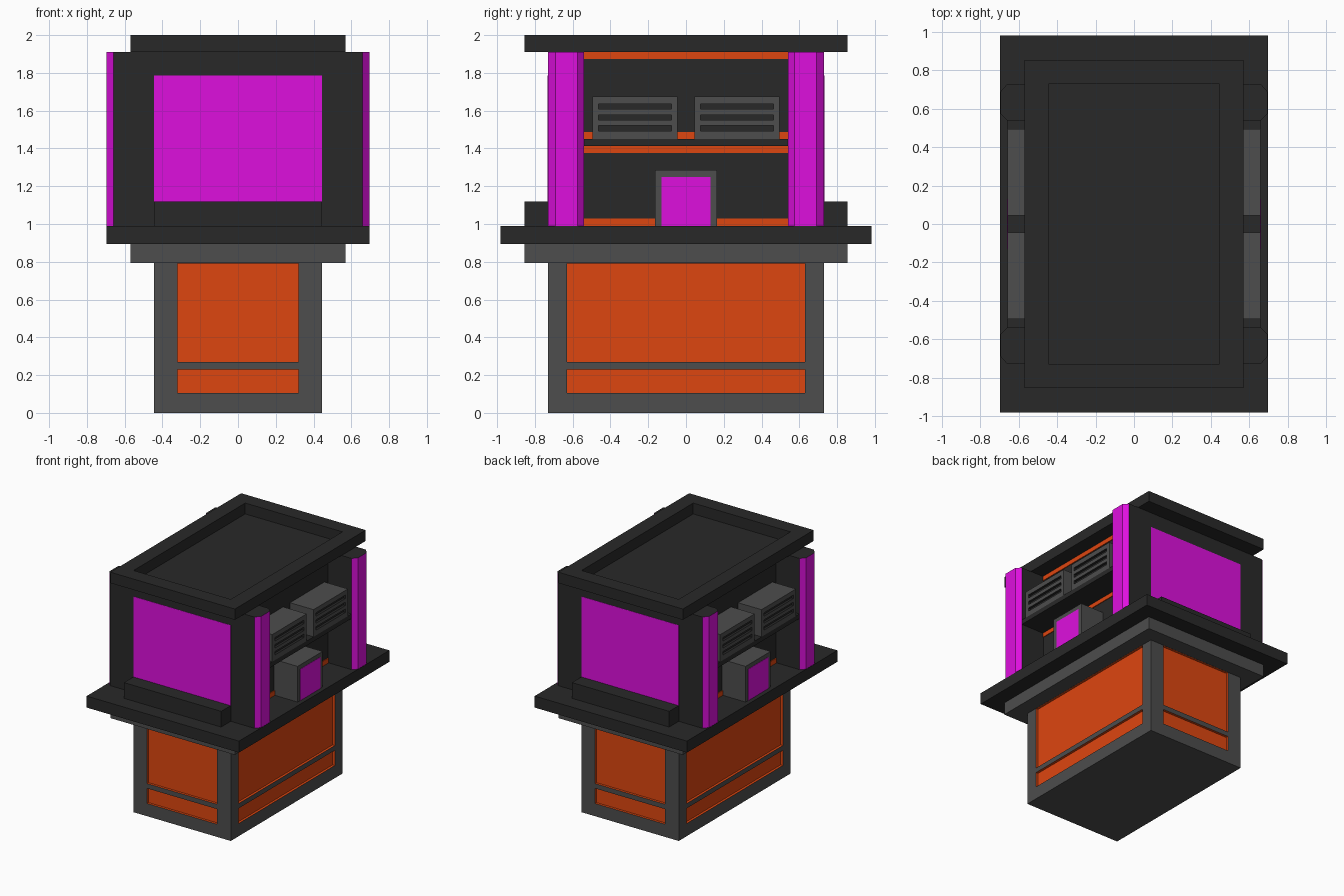
import bpy, bmesh
from mathutils import Vector

if "Cube" in bpy.data.objects:
    bpy.data.objects.remove(bpy.data.objects["Cube"])


def material(name, rgb):
    m = bpy.data.materials.new(name)
    m.diffuse_color = (*rgb, 1)
    m.use_nodes = True
    m.node_tree.nodes["Principled BSDF"].inputs["Base Color"].default_value = m.diffuse_color
    return m


GREY = material("grey", (0.074, 0.074, 0.074))
DARK = material("dark_grey", (0.022, 0.022, 0.022))
ORANGE = material("orange", (0.73, 0.061, 0.005))
MAGENTA = material("magenta", (0.73, 0.005, 0.73))


def finish(name, bm, mats, mirror):
    bmesh.ops.recalc_face_normals(bm, faces=bm.faces)
    me = bpy.data.meshes.new(name)
    bm.to_mesh(me)
    bm.free()
    for m in mats:
        me.materials.append(m)
    ob = bpy.data.objects.new(name, me)
    bpy.context.collection.objects.link(ob)
    if mirror:
        add_mirror(ob, mirror)
    return ob


def add_mirror(ob, axes):
    mod = ob.modifiers.new("mirror", "MIRROR")
    mod.use_axis = ["x" in axes, "y" in axes, False]
    mod.use_mirror_merge = False


def boxes(name, spans, mat, mirror=""):
    """One object made of boxes given as (x0, x1, y0, y1, z0, z1)."""
    bm = bmesh.new()
    for x0, x1, y0, y1, z0, z1 in spans:
        lo, hi = Vector((x0, y0, z0)), Vector((x1, y1, z1))
        verts = bmesh.ops.create_cube(bm, size=1)["verts"]
        for v in verts:
            v.co = (lo + hi) / 2 + v.co * (hi - lo)
    return finish(name, bm, [mat], mirror)


def centred(x, y, z0, z1):
    return (-x, x, -y, y, z0, z1)


def carve(ob, cutter):
    """Cut recesses whose faces keep the cutter's colour."""
    mod = ob.modifiers.new("recess", "BOOLEAN")
    mod.operation = "DIFFERENCE"
    mod.solver = "EXACT"
    mod.material_mode = "TRANSFER"
    mod.object = cutter
    cutter.hide_render = True
    cutter.hide_viewport = True


# Pedestal with two recessed orange panels on each side
BX, BY, DEPTH = 0.445, 0.73, 0.02
pedestal = boxes("pedestal", [centred(BX, BY, 0, 0.795)], GREY)
recesses = []
for z0, z1 in ((0.105, 0.23), (0.27, 0.792)):
    for s in (-1, 1):
        a, b = sorted((s * (BX - DEPTH), s * (BX + 0.1)))
        recesses.append((a, b, -0.63, 0.63, z0, z1))
        a, b = sorted((s * (BY - DEPTH), s * (BY + 0.1)))
        recesses.append((-0.32, 0.32, a, b, z0, z1))
carve(pedestal, boxes("panel_cutter", recesses, ORANGE))

# Collar and counter
boxes("collar", [centred(0.57, 0.855, 0.793, 0.895)], GREY)
boxes("counter", [centred(0.697, 0.983, 0.895, 0.99)], DARK)

# Cabinet core, end screens and ledges beneath them
boxes("cabinet_core", [centred(BX, BY, 0.99, 1.91)], DARK)
boxes("end_screen", [(-BX, BX, -BY - 0.002, -BY + 0.02, 1.12, 1.785)], MAGENTA, "y")
boxes("end_ledge", [(-BX, BX, -0.855, -BY, 0.99, 1.12)], DARK, "y")

# Roof rim around a sunken top
boxes("roof_rim", [(-0.57, 0.57, BY, 0.855, 1.91, 2.0),
                   (-0.57, 0.57, -0.855, -BY, 1.91, 2.0),
                   (BX, 0.57, -BY, BY, 1.91, 2.0),
                   (-0.57, -BX, -BY, BY, 1.91, 2.0)], DARK)

# Corner columns with chamfered magenta fronts
profile = [(BX, 0.54), (0.66, 0.54), (0.695, 0.575),
           (0.695, 0.69), (0.66, BY), (BX, BY)]
bm = bmesh.new()
face = bm.faces.new([bm.verts.new((x, y, 0.99)) for x, y in profile])
top = bmesh.ops.extrude_face_region(bm, geom=[face])["geom"]
bmesh.ops.translate(bm, vec=(0, 0, 0.92),
                    verts=[g for g in top if isinstance(g, bmesh.types.BMVert)])
bm.normal_update()
for f in bm.faces:
    if abs(f.normal.z) < 0.5 and f.calc_center_median().x > 0.67:
        f.material_index = 1
finish("corner_column", bm, [DARK, MAGENTA], "xy")

# Side shelf and orange trim strips on the back wall
boxes("side_shelf", [(BX, 0.66, -0.54, 0.54, 1.412, 1.45)], DARK, "x")
boxes("trim_strips", [(BX - 0.01, BX + 0.006, -0.54, 0.54, z0, z1) for z0, z1 in
                      ((0.99, 1.03), (1.377, 1.412), (1.45, 1.487), (1.873, 1.91))],
      ORANGE, "x")

# Vented boxes on the shelf
vent_box = boxes("vent_box", [(BX, 0.66, 0.045, 0.495, 1.45, 1.675)], GREY)
slots = [(0.64, 0.70, 0.078, 0.462, z, z + 0.028) for z in (1.493, 1.55, 1.608)]
carve(vent_box, boxes("vent_cutter", slots, DARK))
add_mirror(vent_box, "xy")

# Small display unit on the counter
boxes("display_unit", [(BX, 0.66, -0.163, 0.163, 0.99, 1.285)], GREY, "x")
boxes("display_screen", [(0.64, 0.662, -0.13, 0.13, 0.99, 1.25)], MAGENTA, "x")
